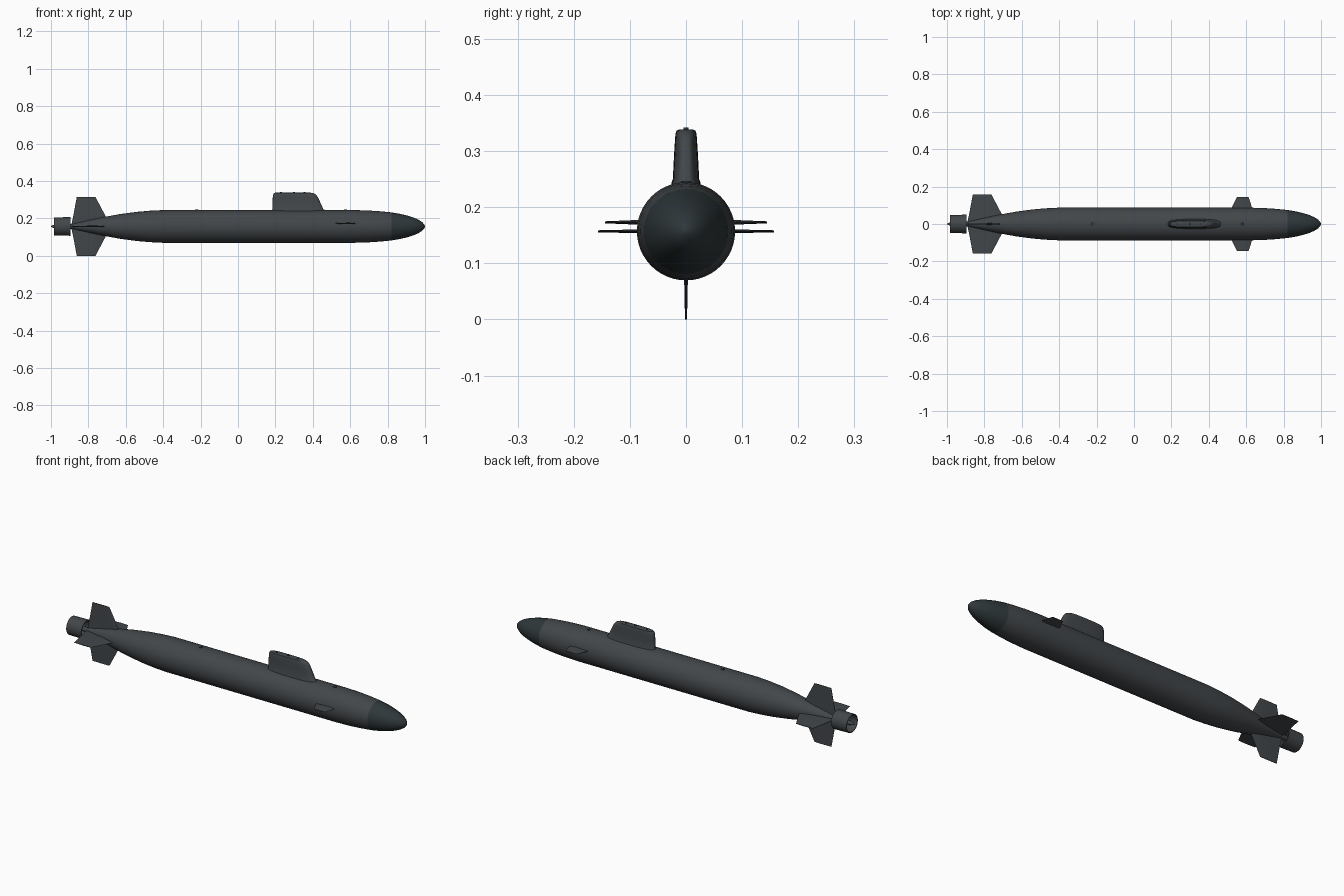
import bpy, bmesh, math
from mathutils import Matrix, Vector

if "Cube" in bpy.data.objects:
    bpy.data.objects.remove(bpy.data.objects["Cube"])

AX = 0.157   # height of the hull axis


def material(name, rgb):
    m = bpy.data.materials.new(name)
    m.diffuse_color = (*rgb, 1)
    m.use_nodes = True
    m.node_tree.nodes["Principled BSDF"].inputs["Base Color"].default_value = m.diffuse_color
    return m


GREY = material("hull_grey", (0.055, 0.062, 0.068))
DARK = material("bow_grey", (0.027, 0.038, 0.042))


def finish(bm, name, mat=GREY, angle=35):
    bmesh.ops.remove_doubles(bm, verts=bm.verts, dist=1e-5)
    bmesh.ops.recalc_face_normals(bm, faces=bm.faces)
    me = bpy.data.meshes.new(name)
    bm.to_mesh(me)
    bm.free()
    ob = bpy.data.objects.new(name, me)
    bpy.context.collection.objects.link(ob)
    me.materials.append(mat)
    bpy.context.view_layer.objects.active = ob
    ob.select_set(True)
    bpy.ops.object.shade_smooth_by_angle(angle=math.radians(angle))
    ob.select_set(False)
    return ob


def loft(bm, rings, caps=True):
    vs = [[bm.verts.new(p) for p in r] for r in rings]
    n = len(vs[0])
    for a, b in zip(vs, vs[1:]):
        for i in range(n):
            bm.faces.new((a[i], a[(i + 1) % n], b[(i + 1) % n], b[i]))
    if caps:
        bm.faces.new(vs[0])
        bm.faces.new(vs[-1])


def lathe(name, profile, mat=GREY, n=48, caps=True):
    bm = bmesh.new()
    loft(bm, [[(x, r * math.cos(2 * math.pi * i / n), AX + r * math.sin(2 * math.pi * i / n))
               for i in range(n)] for x, r in profile], caps)
    return finish(bm, name, mat)


# Hull and darker bow dome
lathe("hull", [(-0.895, 0.011), (-0.88, 0.014), (-0.8, 0.0325), (-0.72, 0.05), (-0.63, 0.066),
               (-0.54, 0.078), (-0.47, 0.084), (-0.4, 0.0875), (0.62, 0.0875),
               (0.7, 0.085), (0.76, 0.081), (0.82, 0.075)])
lathe("bow_dome", [(0.82, 0.075), (0.865, 0.0675), (0.905, 0.058), (0.94, 0.047), (0.965, 0.036),
                   (0.985, 0.023), (0.996, 0.01), (1.0, 0.001)], DARK)

# Propulsor: hub, open duct and blades
lathe("propulsor_hub", [(-1.0, 0.001), (-0.993, 0.006), (-0.97, 0.012), (-0.88, 0.013)], n=24)
lathe("propulsor_duct", [(-0.895, 0.05), (-0.985, 0.048), (-0.985, 0.044),
                         (-0.895, 0.045), (-0.895, 0.05)], caps=False)
bm = bmesh.new()
for k in range(9):
    rot = Matrix.Translation((-0.94, 0, AX)) @ Matrix.Rotation(2 * math.pi * k / 9, 4, 'X')
    rings = []
    for r, pitch in ((0.008, 0.5), (0.045, 0.9)):
        c, s = math.cos(pitch), math.sin(pitch)
        rings.append([rot @ Vector((u * c - v * s, u * s + v * c, r)) for u, v in
                      ((-0.015, 0), (0, -0.001), (0.015, 0), (0, 0.001))])
    loft(bm, rings)
finish(bm, "propulsor_blades")


def fin(name, stations, angle, z=AX):
    # stations: radius, trailing x, leading x, half thickness
    bm = bmesh.new()
    rot = Matrix.Translation((0, 0, z)) @ Matrix.Rotation(angle, 4, 'X')
    foil = ((0, 0.3), (0.3, 0.7), (0.65, 1), (0.9, 0.65), (1, 0))
    rings = []
    for r, x0, x1, t in stations:
        side = [(x0 + (x1 - x0) * u, t * w) for u, w in foil]
        loop = side + [(x, -y) for x, y in reversed(side[:-1])]
        rings.append([rot @ Vector((x, y, r)) for x, y in loop])
    loft(bm, rings)
    finish(bm, name)


# Cruciform tail fins
for k, name in enumerate(("upper_rudder", "port_stern_plane", "lower_rudder", "starboard_stern_plane")):
    fin(name, [(0.005, -0.892, -0.70, 0.005), (0.055, -0.881, -0.708, 0.004),
               (0.157, -0.862, -0.762, 0.0018)], k * math.pi / 2)

# Bow planes
for s, name in ((1, "starboard_bow_plane"), (-1, "port_bow_plane")):
    fin(name, [(0.07, 0.517, 0.635, 0.0045), (0.09, 0.524, 0.63, 0.004),
               (0.144, 0.55, 0.613, 0.0018)], s * math.pi / 2, 0.173)

# Sail with rounded plan and top edge
bm = bmesh.new()
rings = []
for z, x0, x1, w in ((0.225, 0.178, 0.47, 0.028), (0.243, 0.18, 0.466, 0.026), (0.25, 0.185, 0.456, 0.0235),
                     (0.29, 0.185, 0.438, 0.0215), (0.318, 0.186, 0.424, 0.0198), (0.33, 0.189, 0.413, 0.0188),
                     (0.336, 0.194, 0.399, 0.017), (0.338, 0.203, 0.384, 0.013)):
    ring = []
    for i in range(48):
        a = 2 * math.pi * i / 48
        c, s = math.cos(a), math.sin(a)
        ring.append(((x0 + x1) / 2 + (x1 - x0) / 2 * math.copysign(abs(c) ** 0.7, c),
                     w * math.copysign(abs(s) ** 0.65, s), z))
    rings.append(ring)
loft(bm, rings)
finish(bm, "sail")


def disc(name, x, z, r, h):
    bm = bmesh.new()
    bmesh.ops.create_cone(bm, cap_ends=True, segments=20, radius1=r, radius2=r * 0.9, depth=h,
                          matrix=Matrix.Translation((x, 0, z)))
    finish(bm, name, DARK)


# Mast caps on the sail and deck hatches
for i, x in enumerate((0.23, 0.3, 0.355)):
    disc(f"mast_cap_{i + 1}", x, 0.337, 0.005, 0.01)
for x, name in ((-0.22, "aft_hatch"), (0.575, "forward_hatch")):
    disc(name, x, AX + 0.0865, 0.01, 0.006)
